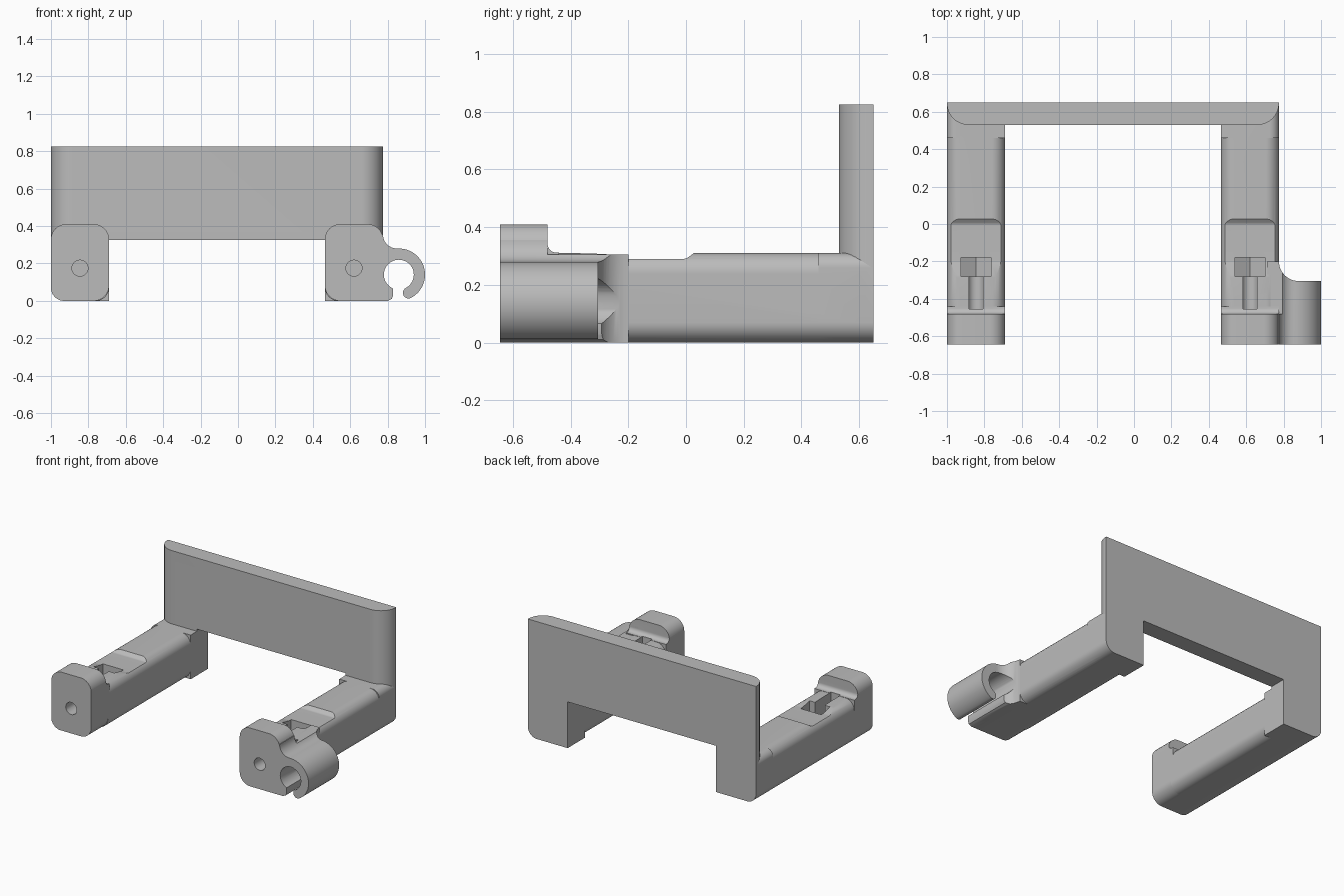
import bpy, bmesh
from math import sin, cos, tan, radians
from mathutils import Vector

if "Cube" in bpy.data.objects:
    bpy.data.objects.remove(bpy.data.objects["Cube"], do_unlink=True)

grey = bpy.data.materials.new("plain grey")
grey.use_nodes = True
grey.diffuse_color = (0.5, 0.5, 0.5, 1)
grey.node_tree.nodes["Principled BSDF"].inputs["Base Color"].default_value = (0.5, 0.5, 0.5, 1)


def rounded(corners, n=8):
    """Polygon from (x, y, radius) corners, each filleted."""
    pts = []
    for i, (x, y, r) in enumerate(corners):
        p = Vector((x, y))
        if r == 0:
            pts.append(p)
            continue
        u = (Vector(corners[i - 1][:2]) - p).normalized()
        v = (Vector(corners[(i + 1) % len(corners)][:2]) - p).normalized()
        half = u.angle(v) / 2
        c = p + (u + v).normalized() * r / sin(half)
        s, e = p + u * r / tan(half) - c, p + v * r / tan(half) - c
        pts += [c + s.lerp(e, k / n).normalized() * r for k in range(n + 1)]
    return pts


def arc(cx, cy, r, a, b, n):
    angles = [radians(a + (b - a) * k / n) for k in range(n + 1)]
    return [Vector((cx + r * cos(t), cy + r * sin(t))) for t in angles]


def prism(name, pts, axis, a, b):
    """Extrude a flat outline along an axis from a to b."""
    place = {"X": lambda p, t: (t, p[0], p[1]),
             "Y": lambda p, t: (p[0], t, p[1]),
             "Z": lambda p, t: (p[0], p[1], t)}[axis]
    bm = bmesh.new()
    ends = [[bm.verts.new(place(p, t)) for p in pts] for t in (a, b)]
    for ring in ends:
        bm.faces.new(ring)
    for i in range(len(pts)):
        bm.faces.new((ends[0][i - 1], ends[0][i], ends[1][i], ends[1][i - 1]))
    bmesh.ops.recalc_face_normals(bm, faces=bm.faces)
    mesh = bpy.data.meshes.new(name)
    bm.to_mesh(mesh)
    bm.free()
    mesh.materials.append(grey)
    obj = bpy.data.objects.new(name, mesh)
    bpy.context.collection.objects.link(obj)
    return obj


def box(name, x0, x1, y0, y1, z0, z1):
    return prism(name, [(x0, y0), (x1, y0), (x1, y1), (x0, y1)], "Z", z0, z1)


def combine(obj, other, operation):
    """Apply a boolean and discard the tool."""
    mod = obj.modifiers.new("bool", "BOOLEAN")
    mod.operation, mod.solver, mod.object = operation, "EXACT", other
    bpy.context.view_layer.update()
    deps = bpy.context.evaluated_depsgraph_get()
    mesh = bpy.data.meshes.new_from_object(obj.evaluated_get(deps))
    obj.modifiers.clear()
    obj.data = mesh
    bpy.data.objects.remove(other, do_unlink=True)


def arm(name, cx, s):
    """Arm with raised front block; s is the outward x direction."""
    w = 0.155

    def section(height, inner, top, bottom=0.07):
        return rounded([(cx - s * w, 0, inner), (cx + s * w, 0, bottom),
                        (cx + s * w, height, top), (cx - s * w, height, inner)])

    body = prism(name, section(0.31, 0.07, 0.07), "Y", -0.46, 0.6)
    combine(body, prism("block", section(0.41, 0.08, 0.08), "Y", -0.645, -0.44), "UNION")
    combine(body, prism("foot", section(0.31, 0, 0.05), "Y", 0.46, 0.65), "UNION")
    # saddle along the top
    saddle = rounded([(-0.48, 0.6, 0), (-0.48, 0.313, 0.03), (-0.28, 0.307, 0.08),
                      (-0.2, 0.29, 0.08), (0, 0.29, 0.03), (0.03, 0.312, 0),
                      (0.03, 0.6, 0)])
    combine(body, prism("saddle", saddle, "X", cx - 0.3, cx + 0.3), "DIFFERENCE")
    # nut pocket, screw channel and screw hole
    nut = [(cx - 0.08, 0.6), (cx - 0.08, 0.13), (cx, 0.083), (cx + 0.08, 0.13), (cx + 0.08, 0.6)]
    combine(body, prism("nut", nut, "Y", -0.28, -0.18), "DIFFERENCE")
    channel = arc(cx, 0.175, 0.038, 180, 360, 12) + [(cx + 0.038, 0.6), (cx - 0.038, 0.6)]
    combine(body, prism("channel", channel, "Y", -0.455, -0.27), "DIFFERENCE")
    hole = arc(cx, 0.175, 0.043, 0, 345, 23)
    combine(body, prism("hole", hole, "Y", -0.7, -0.26), "DIFFERENCE")
    return body


right_arm = arm("right_arm", -0.845, -1)
left_arm = arm("left_arm", 0.62, 1)

# open ring clip beside the left arm
cx, cz, jaw = 0.86, 0.14, radians(-62)
outline = [Vector((0.71, 0)), Vector((0.80, 0)), Vector((0.822, 0.01)), Vector((0.83, 0.03))]
outline += arc(cx, cz, 0.08, 248, -62, 36)
outline += arc(cx + 0.11 * cos(jaw), cz + 0.11 * sin(jaw), 0.03, 118, 298, 12)[1:]
outline += arc(cx, cz, 0.14, -62, 92.7, 24)[1:]
outline += arc(0.85, 0.355, 0.075, 272.7, 180, 10)[1:]
outline.append(Vector((0.71, 0.355)))
clip = prism("cable_clip", outline, "Y", -0.645, -0.2)
sweep = arc(0.88, -0.2, 0.105, 180, 270, 12)
sweep += [Vector((1.2, -0.305)), Vector((1.2, 0)), Vector((0.775, 0))]
combine(clip, prism("sweep", sweep, "Z", -0.1, 0.6), "DIFFERENCE")
combine(clip, box("trim", 0.6, 1.2, -0.48, 0, 0.305, 0.6), "DIFFERENCE")

# upright back plate, open between the arms
plan = rounded([(-1, 0.65, 0), (-1, 0.53, 0.115), (0.775, 0.53, 0.115), (0.775, 0.65, 0)], 12)
plate = prism("back_plate", plan, "Z", 0.1, 0.825)
combine(plate, box("opening", -0.69, 0.465, 0.4, 0.8, 0, 0.325), "DIFFERENCE")

for obj in (right_arm, left_arm, clip, plate):
    bpy.ops.object.select_all(action="DESELECT")
    obj.select_set(True)
    bpy.context.view_layer.objects.active = obj
    bpy.ops.object.shade_smooth_by_angle(angle=radians(30))
